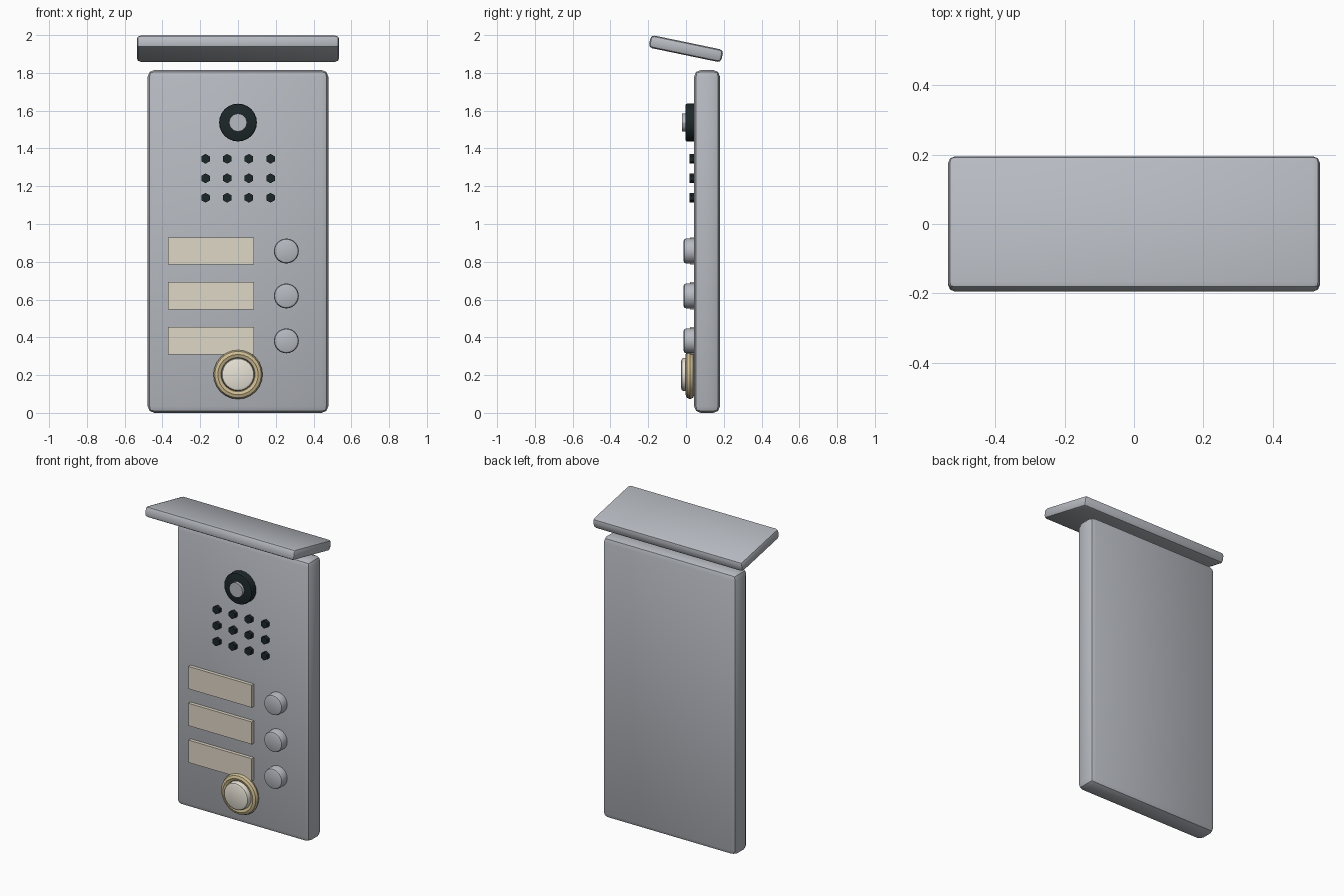
import bpy, bmesh, math
from mathutils import Vector

if "Cube" in bpy.data.objects:
    bpy.data.objects.remove(bpy.data.objects["Cube"])


def material(name, rgb):
    m = bpy.data.materials.new(name)
    m.diffuse_color = (*rgb, 1)
    m.use_nodes = True
    m.node_tree.nodes["Principled BSDF"].inputs["Base Color"].default_value = m.diffuse_color
    return m


STEEL = material("brushed_steel", (0.47, 0.49, 0.53))
DARK = material("near_black", (0.012, 0.02, 0.022))
CARD = material("card_cream", (0.74, 0.68, 0.57))
BRASS = material("brass", (0.62, 0.51, 0.29))
IVORY = material("ivory", (0.80, 0.76, 0.67))


def finish(name, bm, mat, location, tilt=0):
    bmesh.ops.recalc_face_normals(bm, faces=bm.faces)
    me = bpy.data.meshes.new(name)
    bm.to_mesh(me)
    bm.free()
    me.materials.append(mat)
    ob = bpy.data.objects.new(name, me)
    bpy.context.collection.objects.link(ob)
    ob.location = location
    ob.rotation_euler.x = tilt
    bpy.ops.object.select_all(action='DESELECT')
    ob.select_set(True)
    bpy.context.view_layer.objects.active = ob
    bpy.ops.object.shade_smooth_by_angle(angle=math.radians(30))
    return ob


def box(name, size, location, mat, bevel=0, tilt=0):
    bm = bmesh.new()
    bmesh.ops.create_cube(bm, size=1)
    bmesh.ops.scale(bm, vec=Vector(size), verts=bm.verts)
    if bevel:
        bmesh.ops.bevel(bm, geom=bm.edges[:], offset=bevel, segments=2,
                        profile=0.5, affect='EDGES')
    return finish(name, bm, mat, location, tilt)


def lathe(name, profile, sides, x, z, mat, ring=False):
    """Turn (radius, y) points around the y axis; a ring closes on itself."""
    bm = bmesh.new()
    loops = []
    for r, y in profile:
        loops.append([bm.verts.new((r * math.sin(2 * math.pi * i / sides), y,
                                    r * math.cos(2 * math.pi * i / sides)))
                      for i in range(sides)])
    pairs = list(zip(loops, loops[1:]))
    if ring:
        pairs.append((loops[-1], loops[0]))
    else:
        bm.faces.new(loops[0])
        bm.faces.new(loops[-1])
    for a, b in pairs:
        for i in range(sides):
            j = (i + 1) % sides
            bm.faces.new((a[i], a[j], b[j], b[i]))
    return finish(name, bm, mat, (x, 0, z))


def button_profile(r, front, back, b):
    return [(r - b, front), (r - b * 0.29, front + b * 0.29), (r, front + b), (r, back)]


FRONT = 0.043  # y of the panel's front face

# Back panel and tilted rain hood
box("panel", (0.956, 0.137, 1.815), (0, 0.1115, 0.9075), STEEL, 0.035)
box("rain_hood", (1.072, 0.392, 0.068), (0, 0, 1.928), STEEL, 0.02, -0.205)

# Camera
lathe("camera_housing", button_profile(0.1, -0.003, FRONT + 0.002, 0.008), 24, 0, 1.537, DARK)
lathe("camera_lens", [(0.048, -0.022), (0.048, 0.01)], 12, 0, 1.537, STEEL)

# Speaker holes
for row in range(3):
    for col in range(4):
        lathe(f"speaker_hole_{row}_{col}", [(0.026, 0.019), (0.026, FRONT + 0.002)], 6,
              -0.172 + col * 0.1147, 1.345 - row * 0.103, DARK)

# Name plates with call buttons
for i in range(3):
    z = 0.857 - i * 0.2378
    box(f"name_plate_{i}", (0.453, 0.024, 0.145), (-0.143, 0.033, z), CARD)
    lathe(f"call_button_{i}", button_profile(0.066, -0.013, FRONT + 0.002, 0.014),
          24, 0.256, z, STEEL)

# Bell: brass ring and ivory push button
section = [(0.107 + 0.023 * math.cos(math.pi * k / 4), 0.021 + 0.023 * math.sin(math.pi * k / 4))
           for k in range(8)]
lathe("bell_ring", section, 24, 0, 0.203, BRASS, ring=True)
lathe("bell_button", button_profile(0.088, -0.026, FRONT + 0.002, 0.016), 24, 0, 0.203, IVORY)
